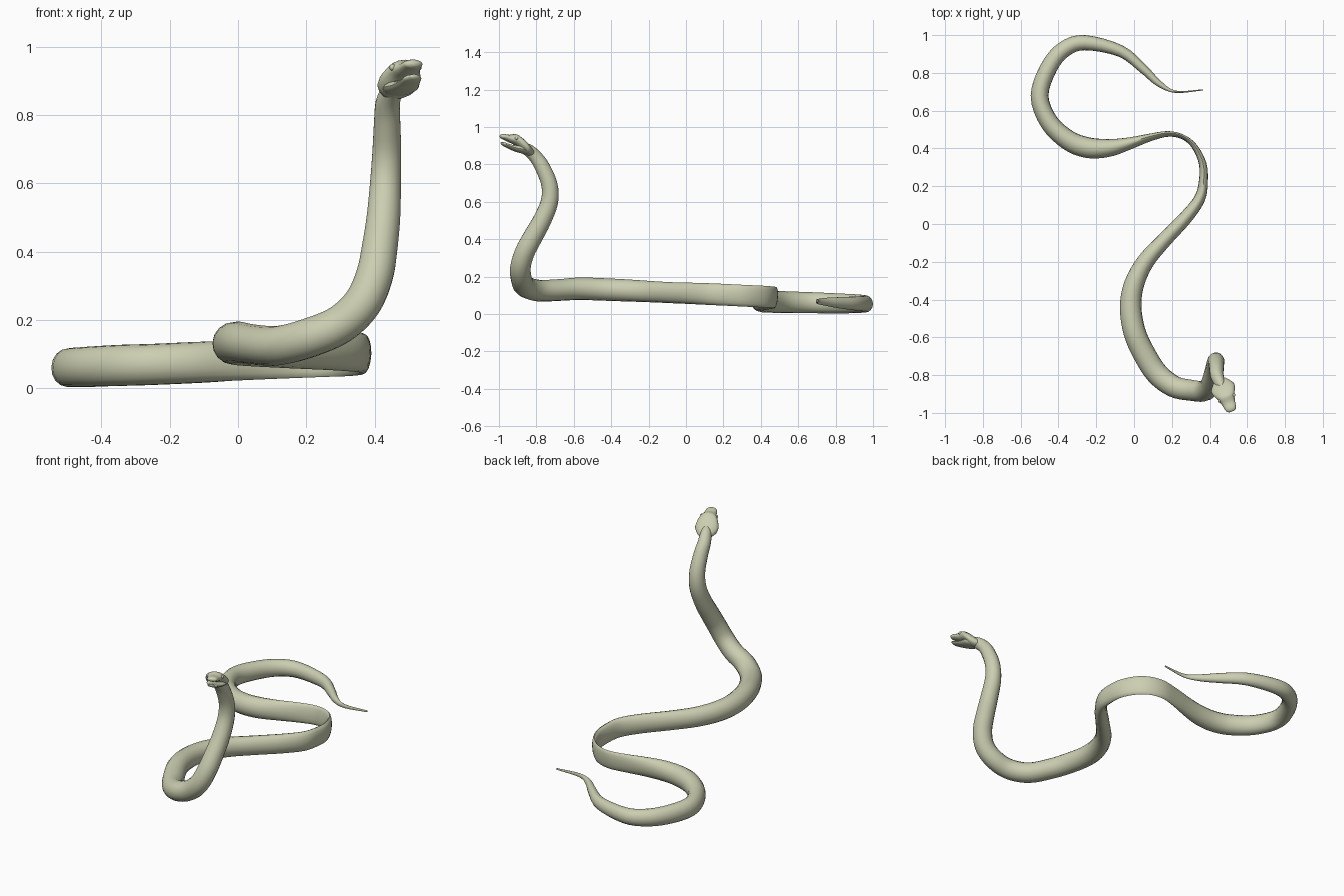
import bpy, bmesh, math
from mathutils import Vector

cube = bpy.data.objects.get("Cube")
if cube:
    bpy.data.objects.remove(cube, do_unlink=True)

UP = Vector((0, 0, 1))

skin = bpy.data.materials.new("pale olive skin")
skin.use_nodes = True
colour = (0.60, 0.62, 0.44, 1)
skin.diffuse_color = colour
skin.node_tree.nodes["Principled BSDF"].inputs["Base Color"].default_value = colour


def smooth_path(stations, steps):
    """Catmull-Rom interpolation of stations of any dimension."""
    pts = [Vector(s) for s in stations]
    pts = [pts[0] * 2 - pts[1]] + pts + [pts[-1] * 2 - pts[-2]]
    result = []
    for a, b, c, d in zip(pts, pts[1:], pts[2:], pts[3:]):
        for i in range(steps):
            t = i / steps
            result.append((b * 2 + (c - a) * t + (a * 2 - b * 5 + c * 4 - d) * t * t
                           + (b * 3 - a - c * 3 + d) * t ** 3) / 2)
    return result + [pts[-2]]


def finish(obj):
    obj.data.materials.append(skin)
    bpy.ops.object.select_all(action='DESELECT')
    bpy.context.view_layer.objects.active = obj
    obj.select_set(True)
    bpy.ops.object.shade_smooth_by_angle(angle=math.radians(50))


def loft(name, rings, sides=16):
    """Skin a row of ellipses given as (centre, side axis, up axis)."""
    bm = bmesh.new()
    loops = []
    for centre, side, up in rings:
        angles = [math.tau * k / sides for k in range(sides)]
        loops.append([bm.verts.new(centre + side * math.cos(a) + up * math.sin(a))
                      for a in angles])
    for low, high in zip(loops, loops[1:]):
        for k in range(sides):
            n = (k + 1) % sides
            bm.faces.new((low[k], low[n], high[n], high[k]))
    bm.faces.new(loops[0][::-1])
    bm.faces.new(loops[-1])
    bmesh.ops.recalc_face_normals(bm, faces=bm.faces)
    mesh = bpy.data.meshes.new(name)
    bm.to_mesh(mesh)
    bm.free()
    obj = bpy.data.objects.new(name, mesh)
    bpy.context.collection.objects.link(obj)
    finish(obj)


# Centre line stations: x, y, z, half width, half height
tail = [
    (.365, .71, .07, .003, .005), (.22, .7, .067, .006, .012),
    (.13, .745, .065, .017, .021), (.05, .82, .06, .024, .03),
    (-.07, .915, .056, .031, .038), (-.26, .96, .054, .04, .045),
    (-.37, .925, .055, .043, .049), (-.45, .83, .056, .045, .053),
    (-.5, .68, .06, .047, .056), (-.45, .54, .063, .049, .058),
    (-.35, .445, .067, .053, .06), (-.25, .405, .07, .055, .06),
    (-.14, .402, .075, .048, .06), (-.03, .425, .08, .033, .059)]
trunk = [
    (.08, .457, .084, .02, .058), (.18, .477, .087, .014, .057),
    (.26, .46, .09, .012, .057), (.32, .41, .093, .015, .058),
    (.363, .32, .097, .02, .058), (.366, .22, .102, .024, .058),
    (.345, .13, .106, .03, .058), (.27, .03, .11, .036, .057),
    (.16, -.085, .114, .04, .056), (.06, -.2, .12, .046, .057),
    (0, -.32, .126, .053, .059), (-.018, -.44, .131, .057, .06),
    (.002, -.57, .135, .059, .06), (.05, -.68, .128, .06, .058)]
raised = [
    (.12, -.79, .125, .06, .058), (.21, -.86, .148, .058, .058),
    (.3, -.88, .187, .056, .057), (.365, -.885, .25, .055, .056),
    (.4, -.862, .33, .054, .055), (.415, -.82, .41, .053, .053),
    (.426, -.77, .5, .05, .05), (.432, -.73, .6, .047, .046),
    (.436, -.73, .69, .044, .043), (.437, -.765, .78, .041, .039),
    (.439, -.8, .835, .037, .036), (.452, -.838, .872, .034, .03),
    (.463, -.868, .887, .03, .024)]

# Body: one sweep from the tail tip to the neck, side axis carried along
path = smooth_path(tail + trunk + raised, 4)
centres = [p.to_3d() for p in path]
rings, side = [], None
for i, point in enumerate(path):
    before, after = centres[max(i - 1, 0)], centres[min(i + 1, len(path) - 1)]
    tangent = (after - before).normalized()
    side = tangent.cross(UP) if side is None else side - tangent * side.dot(tangent)
    side.normalize()
    rings.append((centres[i], side * max(point[3], .002),
                  side.cross(tangent) * max(point[4], .002)))
loft("body", rings)

# Head axis: horizontal, pointing forward and slightly to the left
head_root = Vector((.443, -.8, 0))
forward = Vector((.367, -.93, 0)).normalized()
across = forward.cross(UP)


def head_part(name, sections):
    """Sections: distance forward, bottom, top, half width."""
    loft(name, [(head_root + forward * s + UP * (low + high) / 2,
                 across * width, UP * (high - low) / 2)
                for s, low, high, width in smooth_path(sections, 4)])


head_part("skull", [
    (.025, .848, .882, .03), (.045, .846, .902, .048), (.068, .853, .925, .064),
    (.092, .872, .945, .062), (.12, .9, .962, .049), (.155, .917, .958, .037),
    (.185, .931, .963, .031), (.2, .937, .961, .025), (.207, .944, .956, .012)])
head_part("lower_jaw", [
    (.06, .853, .89, .046), (.095, .861, .902, .054), (.13, .872, .903, .043),
    (.16, .885, .909, .034), (.188, .898, .919, .027), (.2, .908, .92, .015)])

# Eyes: small bumps on both sides of the skull
for label, sign in (("right_eye", 1), ("left_eye", -1)):
    spot = head_root + forward * .13 + across * sign * .04 + UP * .94
    bpy.ops.mesh.primitive_uv_sphere_add(segments=12, ring_count=8,
                                         radius=.01, location=spot)
    bpy.context.object.name = label
    finish(bpy.context.object)
